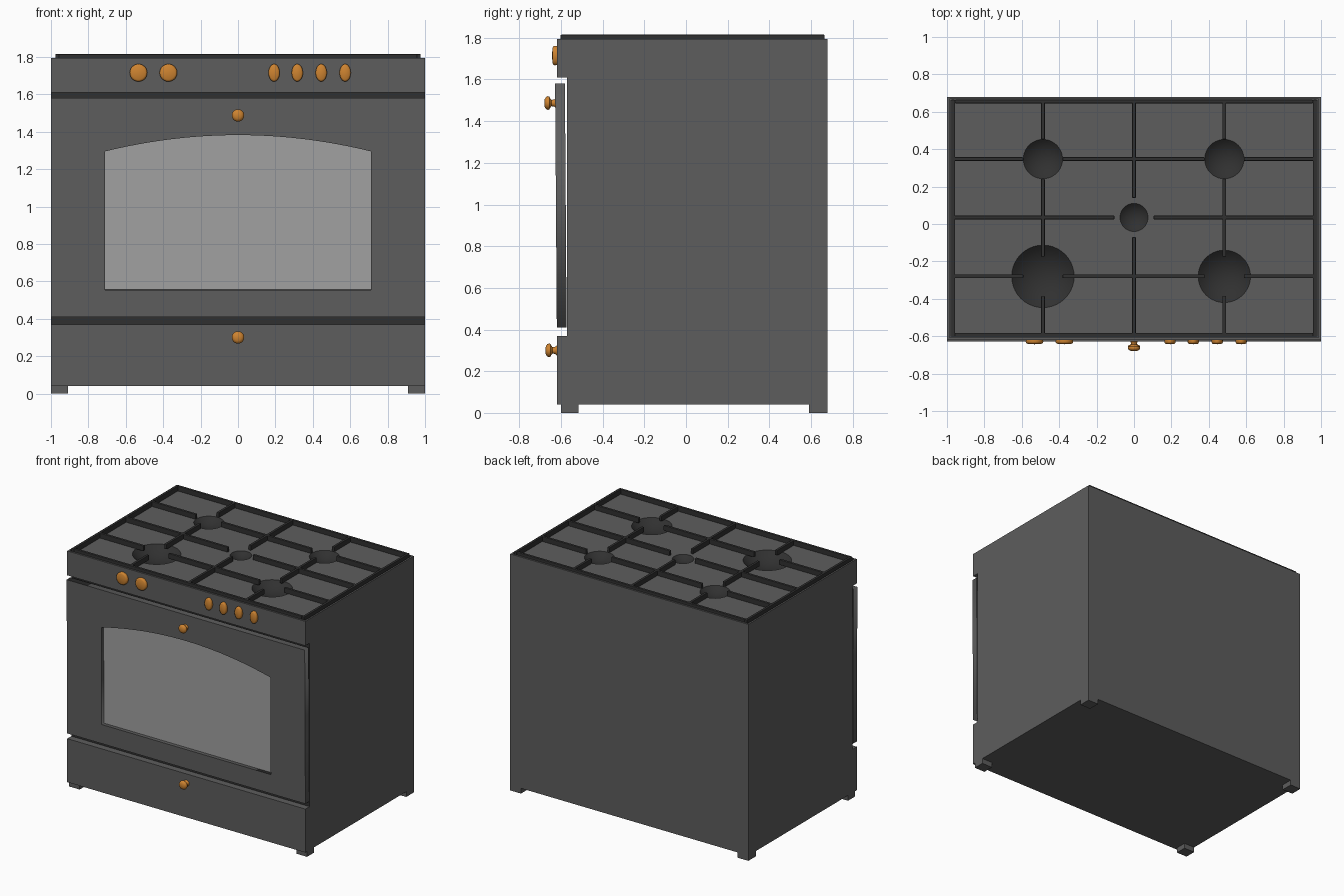
import bpy, bmesh
from math import pi, cos, sin, radians
from mathutils import Vector, Matrix

if "Cube" in bpy.data.objects:
    bpy.data.objects.remove(bpy.data.objects["Cube"])


def mat(name, r, g, b):
    m = bpy.data.materials.new(name)
    m.diffuse_color = (r, g, b, 1)
    m.use_nodes = True
    m.node_tree.nodes["Principled BSDF"].inputs["Base Color"].default_value = m.diffuse_color
    return m


ENAMEL = mat("enamel", 0.11, 0.11, 0.11)
IRON = mat("iron", 0.03, 0.03, 0.03)
GLASS = mat("glass", 0.36, 0.36, 0.36)
COPPER = mat("copper", 0.62, 0.23, 0.03)


def finish(name, bm, material, smooth=False):
    me = bpy.data.meshes.new(name)
    bm.to_mesh(me)
    bm.free()
    ob = bpy.data.objects.new(name, me)
    bpy.context.collection.objects.link(ob)
    me.materials.append(material)
    if smooth:
        bpy.ops.object.select_all(action='DESELECT')
        bpy.context.view_layer.objects.active = ob
        ob.select_set(True)
        bpy.ops.object.shade_smooth_by_angle(angle=radians(40))
    return ob


def add_box(bm, lo, hi):
    lo, hi = Vector(lo), Vector(hi)
    bmesh.ops.create_cube(bm, size=1, matrix=Matrix.Translation((lo + hi) / 2)
                          @ Matrix.Diagonal((*(hi - lo), 1)))


def lathe(name, profile, material, steps=32):
    bm = bmesh.new()
    vs = [bm.verts.new((r, 0, h)) for r, h in profile]
    es = [bm.edges.new(p) for p in zip(vs, vs[1:])]
    bmesh.ops.spin(bm, geom=vs + es, cent=(0, 0, 0), axis=(0, 0, 1), angle=2 * pi, steps=steps)
    bmesh.ops.remove_doubles(bm, verts=bm.verts, dist=1e-5)
    bmesh.ops.recalc_face_normals(bm, faces=bm.faces)
    return finish(name, bm, material, True)


def sheet(name, loops, half_depth, material):
    """Flat plate filled between closed outlines; inner outlines are holes."""
    cu = bpy.data.curves.new(name, 'CURVE')
    cu.dimensions, cu.fill_mode, cu.extrude = '2D', 'BOTH', half_depth
    for pts in loops:
        sp = cu.splines.new('POLY')
        sp.points.add(len(pts) - 1)
        for p, (x, y) in zip(sp.points, pts):
            p.co = (x, y, 0, 1)
        sp.use_cyclic_u = True
    tmp = bpy.data.objects.new(name + "_outline", cu)
    bpy.context.collection.objects.link(tmp)
    dg = bpy.context.evaluated_depsgraph_get()
    me = bpy.data.meshes.new_from_object(tmp.evaluated_get(dg))
    bpy.data.objects.remove(tmp)
    bm = bmesh.new()
    bm.from_mesh(me)
    bmesh.ops.remove_doubles(bm, verts=bm.verts, dist=1e-5)
    if half_depth:
        bmesh.ops.recalc_face_normals(bm, faces=bm.faces)
    return finish(name, bm, material)


def rect(x0, x1, y0, y1):
    return [(x0, y0), (x1, y0), (x1, y1), (x0, y1)]


# Body: side profile with a recessed front, extruded across the width
side = [(-.62, .04), (-.62, .37), (-.57, .37), (-.57, 1.61), (-.62, 1.61),
        (-.62, 1.795), (.68, 1.795), (.68, .04)]
bm = bmesh.new()
face = bm.faces.new([bm.verts.new((-1, y, z)) for y, z in side])
ext = bmesh.ops.extrude_face_region(bm, geom=[face])
bmesh.ops.translate(bm, vec=(2, 0, 0),
                    verts=[v for v in ext['geom'] if isinstance(v, bmesh.types.BMVert)])
bmesh.ops.recalc_face_normals(bm, faces=bm.faces)
top = [f for f in bm.faces if f.calc_center_median().z > 1.79]
bmesh.ops.inset_region(bm, faces=top, thickness=.018)
down = bmesh.ops.extrude_face_region(bm, geom=top)
bmesh.ops.delete(bm, geom=top, context='FACES')
bmesh.ops.translate(bm, vec=(0, 0, -.1),
                    verts=[v for v in down['geom'] if isinstance(v, bmesh.types.BMVert)])
bmesh.ops.recalc_face_normals(bm, faces=bm.faces)
for f in bm.faces:
    c = f.calc_center_median()
    if abs(c.y + .57) < .001 and abs(f.normal.y) > .9:
        f.material_index = 1
body = finish("body", bm, ENAMEL)
body.data.materials.append(IRON)

# Feet
bm = bmesh.new()
for x in (-1, .91):
    for y0, y1 in ((-.6, -.515), (.59, .68)):
        add_box(bm, (x, y0, 0), (x + .09, y1, .04))
finish("feet", bm, ENAMEL)

# Hob plate with round openings, and the burner bowls in them
DECK = 1.778
burners = [(-.487, -.28, .167), (.483, -.28, .14), (-.487, .347, .105),
           (.483, .347, .105), (0, .035, .075)]
N = 40
holes = [[(x + r * cos(2 * pi * i / N), y + r * sin(2 * pi * i / N)) for i in range(N)]
         for x, y, r in burners]
deck = sheet("hob_plate", [rect(-.982, .982, -.602, .662)] + holes, 0, ENAMEL)
deck.location.z = DECK
for x, y, r in burners:
    d = .4 * r
    R = (r * r + d * d) / (2 * d)
    prof = [(r * i / 8, R - d - (R * R - (r * i / 8) ** 2) ** .5) for i in range(9)]
    bowl = lathe("burner_bowl", prof, IRON, N)
    bowl.data.flip_normals() if bowl.data.polygons[0].normal.z < 0 else None
    bowl.location = (x, y, DECK)

# Pan supports: outer frame and bars interrupted above each burner
bm = bmesh.new()
W, Z0, Z1, GAP = .01, DECK - .003, 1.815, .105
X0, X1, Y0, Y1 = -.967, .967, -.592, .655


def spans(lo, hi, centres):
    cuts = [lo]
    for c in sorted(centres):
        cuts += [c - GAP, c + GAP]
    cuts.append(hi)
    return zip(cuts[::2], cuts[1::2])


for x in (X0, X1):
    add_box(bm, (x - W, Y0 - W, Z0), (x + W, Y1 + W, Z1))
for y in (Y0, Y1):
    add_box(bm, (X0 + W, y - W, Z0), (X1 - W, y + W, Z1))
for y in sorted({b[1] for b in burners}):
    for a, b in spans(X0, X1, [c[0] for c in burners if c[1] == y]):
        add_box(bm, (a, y - W, Z0), (b, y + W, Z1))
for x in sorted({b[0] for b in burners}):
    for a, b in spans(Y0, Y1, [c[1] for c in burners if c[0] == x]):
        add_box(bm, (x - W, a, Z0), (x + W, b, Z1))
grate = finish("pan_supports", bm, IRON)
bev = grate.modifiers.new("soft_edges", 'BEVEL')
bev.width, bev.segments = .004, 2

# Oven door with an arched window, leaning very slightly forward
BASE, TILT = .41, radians(90.4)
arch = [(-.71, .555 - BASE), (.71, .555 - BASE)]
arch += [(.71 * (1 - i / 12), 1.382 - .087 * (1 - i / 12) ** 2 - BASE) for i in range(25)]
door = sheet("oven_door", [rect(-1, 1, 0, 1.58 - BASE), arch], .0235, ENAMEL)
glass = sheet("oven_window", [arch], .003, GLASS)
for ob, y in ((door, -.5965), (glass, -.589)):
    ob.location, ob.rotation_euler.x = (0, y, BASE), TILT

# Round pull knobs on the door and drawer
pull = [(.024, 0), (.017, .008), (.015, .02), (.022, .026), (.031, .031), (.033, .038),
        (.029, .047), (.018, .053), (0, .055)]
for name, y, z in (("door_knob", -.625, 1.487), ("drawer_knob", -.62, .3)):
    k = lathe(name, pull, COPPER)
    k.location, k.rotation_euler.x = (0, y, z), pi / 2

# Control knobs: two round, four oval
dial = [(.046, 0), (.047, .012), (.044, .018), (.036, .022), (0, .024)]
for x, w in ((-.532, 1), (-.372, 1), (.193, .64), (.317, .64), (.445, .64), (.573, .64)):
    k = lathe("control_knob", dial, COPPER)
    k.location, k.rotation_euler.x, k.scale.x = (x, -.619, 1.715), pi / 2, w
